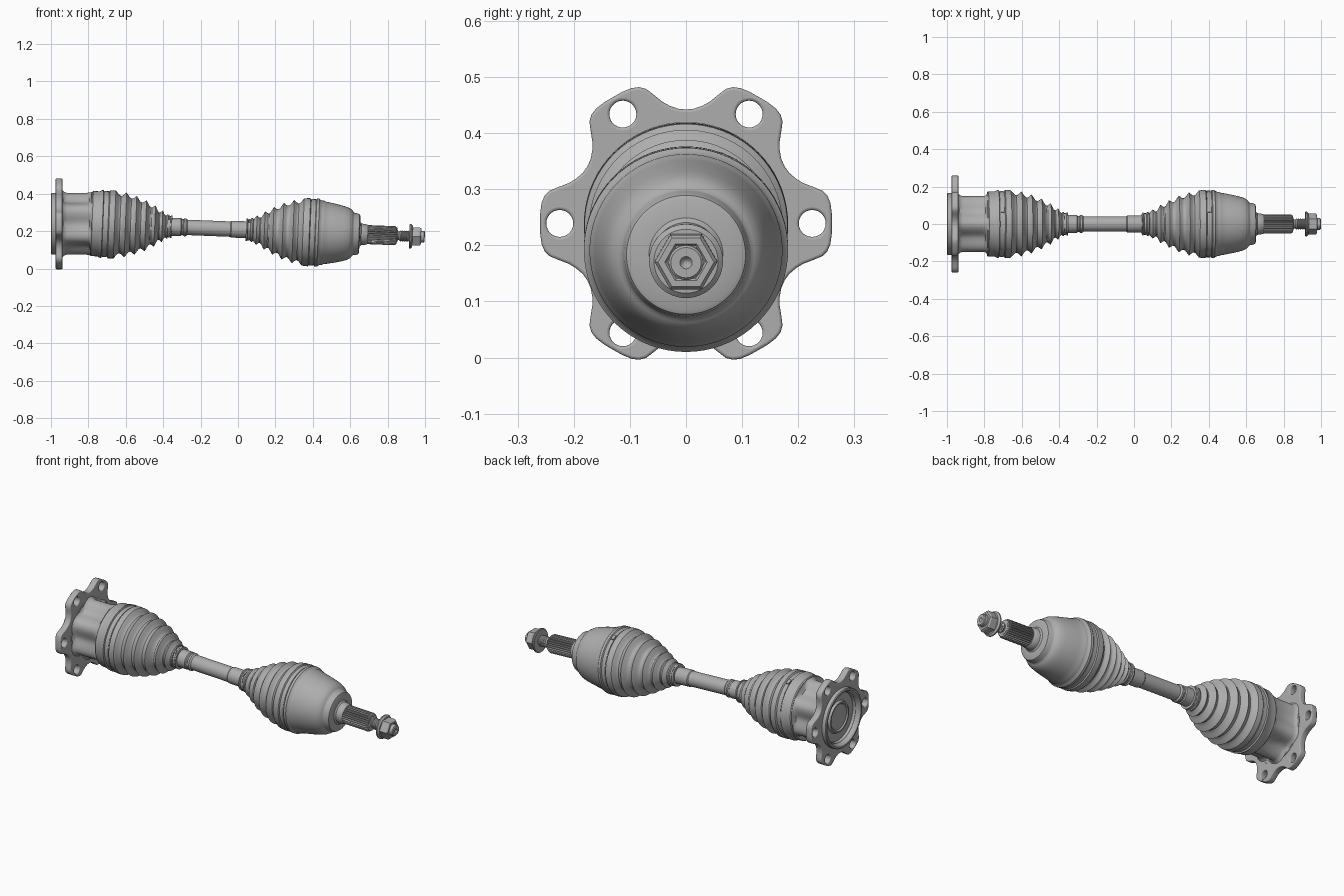
import bpy, bmesh, math
from mathutils import Matrix

if "Cube" in bpy.data.objects:
    bpy.data.objects.remove(bpy.data.objects["Cube"])

STEEL = bpy.data.materials.new("grey steel")
STEEL.diffuse_color = (0.42, 0.42, 0.42, 1)
STEEL.use_nodes = True
STEEL.node_tree.nodes["Principled BSDF"].inputs["Base Color"].default_value = STEEL.diffuse_color
ZC = 0.239                      # height of the flange axis
PIVOT = -0.75                   # where the shaft bends out of the left housing
TILT = (Matrix.Translation((PIVOT, 0, ZC)) @ Matrix.Rotation(0.04, 4, 'Y')
        @ Matrix.Translation((-PIVOT, 0, 0)))
LEVEL = Matrix.Translation((0, 0, ZC))


def finish(ob, name, angle=32):
    ob.name = name
    ob.data.materials.clear()
    ob.data.materials.append(STEEL)
    bpy.ops.object.select_all(action='DESELECT')
    ob.select_set(True)
    bpy.context.view_layer.objects.active = ob
    bpy.ops.object.shade_smooth_by_angle(angle=math.radians(angle))
    return ob


def lathe(name, sections, frame=TILT, n=72, shape=None, angle=32):
    """Skin rings along x; sections are (x, radius[, lobe amount])."""
    bm = bmesh.new()
    rings = []
    for s in sections:
        x, r, amt = (*s, 0)[:3]
        if r == 0:
            rings.append([bm.verts.new((x, 0, 0))])
            continue
        ring = []
        for i in range(n):
            t = 2 * math.pi * i / n
            q = r + (amt * shape(t) if shape else 0)
            ring.append(bm.verts.new((x, q * math.cos(t), q * math.sin(t))))
        rings.append(ring)
    for a, b in zip(rings, rings[1:]):
        for i in range(n):
            j = (i + 1) % n
            if len(a) == 1:
                bm.faces.new((a[0], b[i], b[j]))
            elif len(b) == 1:
                bm.faces.new((a[i], a[j], b[0]))
            else:
                bm.faces.new((a[i], a[j], b[j], b[i]))
    for ring in (rings[0], rings[-1]):
        if len(ring) > 1:
            bm.faces.new(ring)
    bmesh.ops.recalc_face_normals(bm, faces=bm.faces)
    me = bpy.data.meshes.new(name)
    bm.to_mesh(me)
    bm.free()
    ob = bpy.data.objects.new(name, me)
    bpy.context.collection.objects.link(ob)
    ob.matrix_world = frame
    return finish(ob, name, angle)


def bellows(peaks, depth, steps=8):
    """Rounded pleats running through the given (x, radius) crests."""
    out = []
    for (x0, r0), (x1, r1) in zip(peaks, peaks[1:]):
        for k in range(steps):
            t = k / steps
            dip = depth * math.sin(math.pi * t) ** 1.3
            out.append((x0 + (x1 - x0) * t, r0 + (r1 - r0) * t - dip))
    return out + [peaks[-1]]


def block(name, x, r, turn, size):
    """Small clamp buckle seated on a band."""
    bpy.ops.mesh.primitive_cube_add(size=1)
    ob = bpy.context.object
    ob.matrix_world = (TILT @ Matrix.Rotation(math.radians(turn), 4, 'X')
                       @ Matrix.Translation((x, 0, r)) @ Matrix.Diagonal((*size, 1)))
    return finish(ob, name)


# Six-eared mounting flange with bolt holes
cu = bpy.data.curves.new("flange", 'CURVE')
cu.dimensions, cu.fill_mode = '2D', 'BOTH'
cu.extrude, cu.bevel_depth, cu.offset, cu.bevel_resolution = 0.013, 0.005, -0.005, 2


def loop(pts):
    sp = cu.splines.new('POLY')
    sp.points.add(len(pts) - 1)
    for p, (u, v) in zip(sp.points, pts):
        p.co = (u, v, 0, 1)
    sp.use_cyclic_u = True


def circle(cx, cy, r, n=28):
    loop([(cx + r * math.cos(2 * math.pi * i / n), cy + r * math.sin(2 * math.pi * i / n))
          for i in range(n)])


half = [(0, .26), (4, .2605), (8, .26), (11, .257), (13.5, .25), (16, .236),
        (19, .221), (22, .212), (26, .205), (30, .203)]
ear = [(-a, r) for a, r in half[:0:-1]] + half[:-1]
loop([(r * math.cos(math.radians(a + 60 * k)), r * math.sin(math.radians(a + 60 * k)))
      for k in range(6) for a, r in ear])
for k in range(6):
    circle(.225 * math.cos(k * math.pi / 3), .225 * math.sin(k * math.pi / 3), .024)
circle(0, 0, .135, 72)
flange = bpy.data.objects.new("flange", cu)
bpy.context.collection.objects.link(flange)
flange.matrix_world = (Matrix.Translation((-.957, 0, ZC)) @ Matrix.Rotation(math.pi / 2, 4, 'Z')
                       @ Matrix.Rotation(math.pi / 2, 4, 'X'))
bpy.context.view_layer.objects.active = flange
flange.select_set(True)
bpy.ops.object.convert(target='MESH')
finish(bpy.context.object, "mounting_flange")

# Inner joint housing: recessed pilot face, scalloped body, round collar
lathe("inner_housing", [
    (-.965, 0), (-.965, .07), (-.972, .076), (-.972, .084), (-.96, .09), (-.96, .135),
    (-.985, .142), (-.997, .148), (-1, .152), (-1, .161), (-.996, .165), (-.937, .165),
    (-.937, .165, .012), (-.93, .156, .014), (-.915, .15, .015), (-.81, .15, .015),
    (-.795, .155, .013), (-.787, .163, .006), (-.783, .169), (-.74, .169), (-.74, 0)],
    LEVEL, 96, lambda t: -math.cos(6 * t))

# Inner boot with cuff, pleats and neck
lathe("inner_boot", [(-.785, 0), (-.785, .170), (-.78, .174), (-.745, .174), (-.735, .180),
                     (-.725, .182), (-.722, .174), (-.695, .174), (-.69, .182), (-.675, .182)]
      + bellows([(-.66, .181), (-.602, .173), (-.547, .157), (-.494, .136),
                 (-.445, .110), (-.405, .084)], .023)
      + [(-.395, .064), (-.388, .058), (-.383, .063), (-.375, .064), (-.374, .056),
         (-.362, .056), (-.36, .061), (-.353, .061), (-.352, 0)])

# Drive shaft with shoulder and grooves
lathe("drive_shaft", [(-.42, 0), (-.42, .048), (-.305, .048), (-.3, .043), (-.293, .043),
                      (-.288, .048), (-.278, .048), (-.27, .041), (-.04, .041), (-.035, .045),
                      (.1, .045), (.1, 0)], n=48)

# Outer boot
lathe("outer_boot", [(.043, 0), (.043, .059), (.05, .061), (.054, .055), (.066, .055),
                     (.07, .063), (.078, .063), (.083, .058)]
      + bellows([(.10, .078), (.142, .102), (.188, .127), (.24, .151), (.295, .169),
                 (.348, .179)], .022)
      + [(.366, .182), (.382, .182), (.386, .175), (.412, .175), (.416, .182), (.43, .182),
         (.436, .176), (.446, .172), (.447, 0)])

# Clamp bands with buckles
for name, x, r, w, turn in (("inner_large", -.7085, .1765, .022, -25),
                            ("outer_large", .399, .178, .022, -25),
                            ("inner_small", -.368, .0585, .010, 40),
                            ("outer_small", .060, .0575, .010, 40)):
    lathe(name + "_clamp", [(x - w / 2, r - .006), (x - w / 2, r), (x + w / 2, r),
                            (x + w / 2, r - .006)])
    block(name + "_buckle", x, r, turn, (w * .8, .03 if r > .1 else .015, .010))

# Outer joint bell, stepped towards the stub
lathe("outer_housing", [
    (.43, 0), (.43, .172), (.455, .172), (.462, .168), (.49, .163), (.53, .155), (.565, .147),
    (.59, .139), (.605, .130), (.612, .122), (.616, .116), (.622, .113), (.64, .110),
    (.648, .106), (.651, .099), (.653, .066), (.66, .058), (.69, .054), (.695, .05), (.7, 0)])

# Splined stub
lathe("splined_stub", [(.68, 0), (.68, .046, .0), (.695, .0475, .0035), (.84, .0475, .0035),
                       (.851, .043, .001), (.853, 0)],
      n=112, shape=lambda t: 1 if math.sin(28 * t + .4) > 0 else -1, angle=25)

# Threaded end with a relief groove, ridges and a centre dimple
thread = [(.866 + i * .005, .030 if i % 2 else .026) for i in range(12)]
lathe("threaded_end", [(.84, 0), (.84, .034), (.853, .034), (.857, .023), (.863, .023)] + thread
      + [(.985, .031), (.996, .031), (1.0, .027), (1.0, .011), (.992, .006), (.989, 0)], n=40)

# Flanged hex nut
lathe("nut_washer", [(.917, 0), (.917, .063), (.920, .066), (.926, .066), (.934, .057),
                     (.936, 0)], n=48)
lathe("hex_nut", [(.928, .056), (.972, .056), (.980, .050), (.980, .038), (.976, .034),
                  (.976, 0)], n=6, angle=15)
